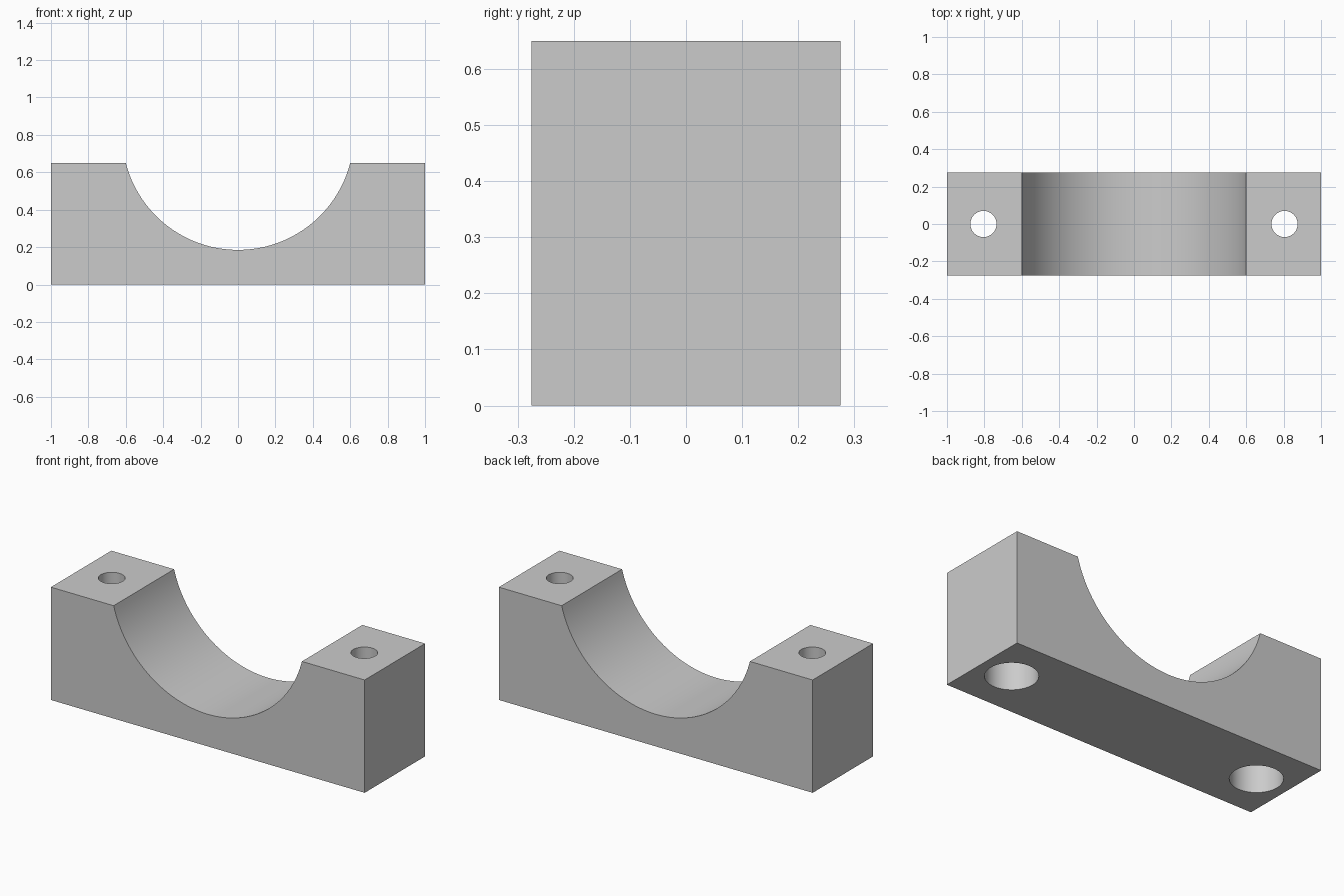
import bpy, bmesh, math

LENGTH, DEPTH, HEIGHT = 2.0, 0.55, 0.65
SADDLE_HALF, SADDLE_FLOOR = 0.6, 0.185
BOLT_X, BOLT_R, BORE_R, BORE_DEPTH = 0.805, 0.07, 0.137, 0.4

cube = bpy.data.objects.get("Cube")
if cube:
    bpy.data.objects.remove(cube, do_unlink=True)

grey = bpy.data.materials.new("light_grey")
grey.use_nodes = True
grey.diffuse_color = (0.6, 0.6, 0.6, 1)
grey.node_tree.nodes["Principled BSDF"].inputs["Base Color"].default_value = (0.6, 0.6, 0.6, 1)


def saddle_profile(segments=64):
    """Outline of the block with a circular arc cut into its top."""
    sag = HEIGHT - SADDLE_FLOOR
    radius = (SADDLE_HALF ** 2 + sag ** 2) / (2 * sag)
    centre = SADDLE_FLOOR + radius
    half = math.asin(SADDLE_HALF / radius)
    x = LENGTH / 2
    points = [(-x, HEIGHT), (-x, 0), (x, 0), (x, HEIGHT)]
    for i in range(segments + 1):
        a = half - 2 * half * i / segments
        points.append((radius * math.sin(a), centre - radius * math.cos(a)))
    return points


def extrude_profile(name, points, depth):
    bm = bmesh.new()
    face = bm.faces.new([bm.verts.new((x, -depth / 2, z)) for x, z in points])
    result = bmesh.ops.extrude_face_region(bm, geom=[face])
    verts = [v for v in result["geom"] if isinstance(v, bmesh.types.BMVert)]
    bmesh.ops.translate(bm, verts=verts, vec=(0, depth, 0))
    bmesh.ops.recalc_face_normals(bm, faces=bm.faces)
    mesh = bpy.data.meshes.new(name)
    bm.to_mesh(mesh)
    bm.free()
    mesh.materials.append(grey)
    obj = bpy.data.objects.new(name, mesh)
    bpy.context.collection.objects.link(obj)
    return obj


def drill(target, x, radius, bottom, top):
    """Cut a vertical round hole through the target."""
    bpy.ops.mesh.primitive_cylinder_add(vertices=48, radius=radius, depth=top - bottom,
                                        location=(x, 0, (top + bottom) / 2))
    cutter = bpy.context.object
    cutter.name = "hole_cutter"
    cutter.hide_render = True
    cutter.data.materials.append(grey)
    cut = target.modifiers.new("hole", "BOOLEAN")
    cut.operation = "DIFFERENCE"
    cut.solver = "EXACT"
    cut.object = cutter
    bpy.ops.object.select_all(action="DESELECT")
    bpy.context.view_layer.objects.active = target
    target.select_set(True)
    bpy.ops.object.modifier_apply(modifier=cut.name)
    bpy.data.objects.remove(cutter, do_unlink=True)


# Block with the curved saddle
block = extrude_profile("saddle_block", saddle_profile(), DEPTH)

# Bolt holes, widened from below for the bolt heads
for side in (-1, 1):
    drill(block, side * BOLT_X, BORE_R, -0.1, BORE_DEPTH)
    drill(block, side * BOLT_X, BOLT_R, -0.1, HEIGHT + 0.1)

bpy.ops.object.shade_smooth_by_angle(angle=math.radians(30))
